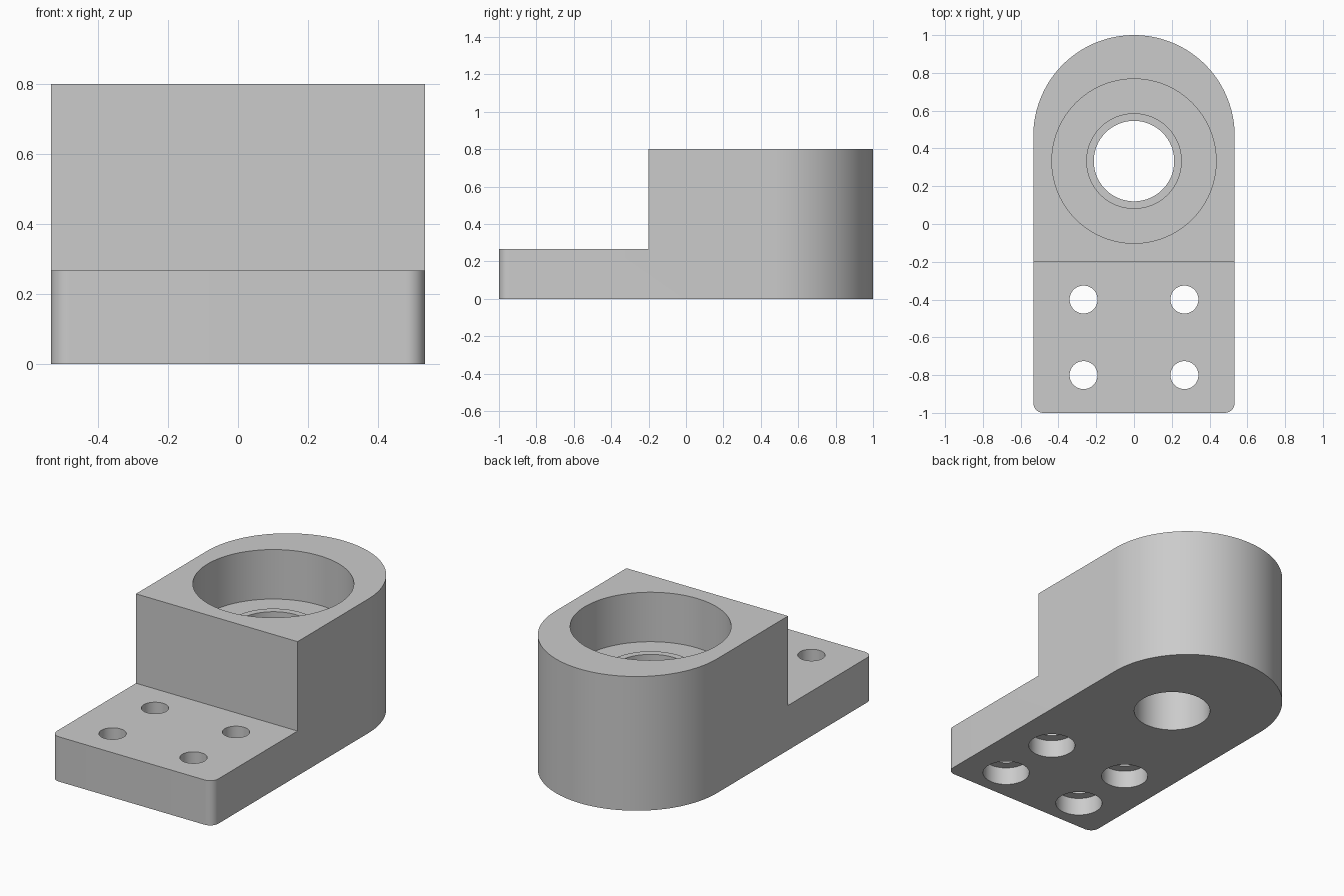
import bpy
import bmesh
from math import sin, cos, pi, radians

old = bpy.data.objects.get("Cube")
if old:
    bpy.data.objects.remove(old, do_unlink=True)

HALF = 0.533        # half width of the bracket
STEP_Y = -0.2       # front wall of the raised housing
PLATE_Z = 0.267     # thickness of the mounting plate
TOP_Z = 0.8
BORE_Y = 0.333

grey = bpy.data.materials.new("light grey metal")
grey.use_nodes = True
colour = (0.6, 0.6, 0.6, 1)
grey.diffuse_color = colour
grey.node_tree.nodes["Principled BSDF"].inputs["Base Color"].default_value = colour


def make_object(name, bm):
    bmesh.ops.recalc_face_normals(bm, faces=bm.faces)
    mesh = bpy.data.meshes.new(name)
    bm.to_mesh(mesh)
    bm.free()
    mesh.materials.append(grey)
    obj = bpy.data.objects.new(name, mesh)
    bpy.context.collection.objects.link(obj)
    return obj


def arc(cx, cy, r, start, end, steps):
    angles = [radians(start + (end - start) * i / steps) for i in range(steps + 1)]
    return [(cx + r * cos(a), cy + r * sin(a)) for a in angles]


def extrude(name, outline, z0, z1):
    bm = bmesh.new()
    face = bm.faces.new([bm.verts.new((x, y, z0)) for x, y in outline])
    top = bmesh.ops.extrude_face_region(bm, geom=[face])["geom"]
    moved = [v for v in top if isinstance(v, bmesh.types.BMVert)]
    bmesh.ops.translate(bm, verts=moved, vec=(0, 0, z1 - z0))
    return make_object(name, bm)


def revolve(name, profile, x, y, steps):
    """Solid of revolution from (radius, z) points, about a vertical axis."""
    bm = bmesh.new()
    verts = [bm.verts.new((x + r, y, z)) for r, z in profile]
    edges = [bm.edges.new(pair) for pair in zip(verts, verts[1:])]
    bmesh.ops.spin(bm, geom=verts + edges, cent=(x, y, 0), axis=(0, 0, 1),
                   angle=2 * pi, steps=steps)
    bmesh.ops.remove_doubles(bm, verts=bm.verts, dist=1e-5)
    return make_object(name, bm)


def cut(target, cutter):
    mod = target.modifiers.new("cut", "BOOLEAN")
    mod.operation = "DIFFERENCE"
    mod.solver = "EXACT"
    mod.object = cutter
    cutter.hide_render = True
    bpy.context.view_layer.objects.active = target
    bpy.ops.object.modifier_apply(modifier=mod.name)
    bpy.data.objects.remove(cutter, do_unlink=True)


# Bracket body: round back, small rounded front corners
corner = 0.053
outline = (arc(0, 1 - HALF, HALF, 0, 180, 96)
           + arc(-HALF + corner, -1 + corner, corner, 180, 270, 12)
           + arc(HALF - corner, -1 + corner, corner, 270, 360, 12))
body = extrude("bearing_bracket", outline, 0, TOP_Z)

# Step down to the mounting plate
cut(body, extrude("step_cutter", [(-1, -2), (1, -2), (1, STEP_Y), (-1, STEP_Y)],
                  PLATE_Z, 1))

# Stepped bearing bore with a raised shoulder ring on its floor
bore = [(0, -0.1), (0.213, -0.1), (0.213, 0.533), (0.253, 0.533),
        (0.253, 0.505), (0.435, 0.505), (0.435, 1), (0, 1)]
cut(body, revolve("bore_cutter", bore, 0, BORE_Y, 96))

# Bolt holes, counterbored from below
bolt = [(0, -0.1), (0.13, -0.1), (0.13, 0.107), (0.074, 0.107), (0.074, 0.5), (0, 0.5)]
for x in (-0.267, 0.267):
    for y in (-0.4, -0.8):
        cut(body, revolve("bolt_hole_cutter", bolt, x, y, 48))

# Smooth round walls, crisp edges
bpy.ops.object.select_all(action="DESELECT")
body.select_set(True)
bpy.context.view_layer.objects.active = body
bpy.ops.object.shade_smooth_by_angle(angle=radians(30))
